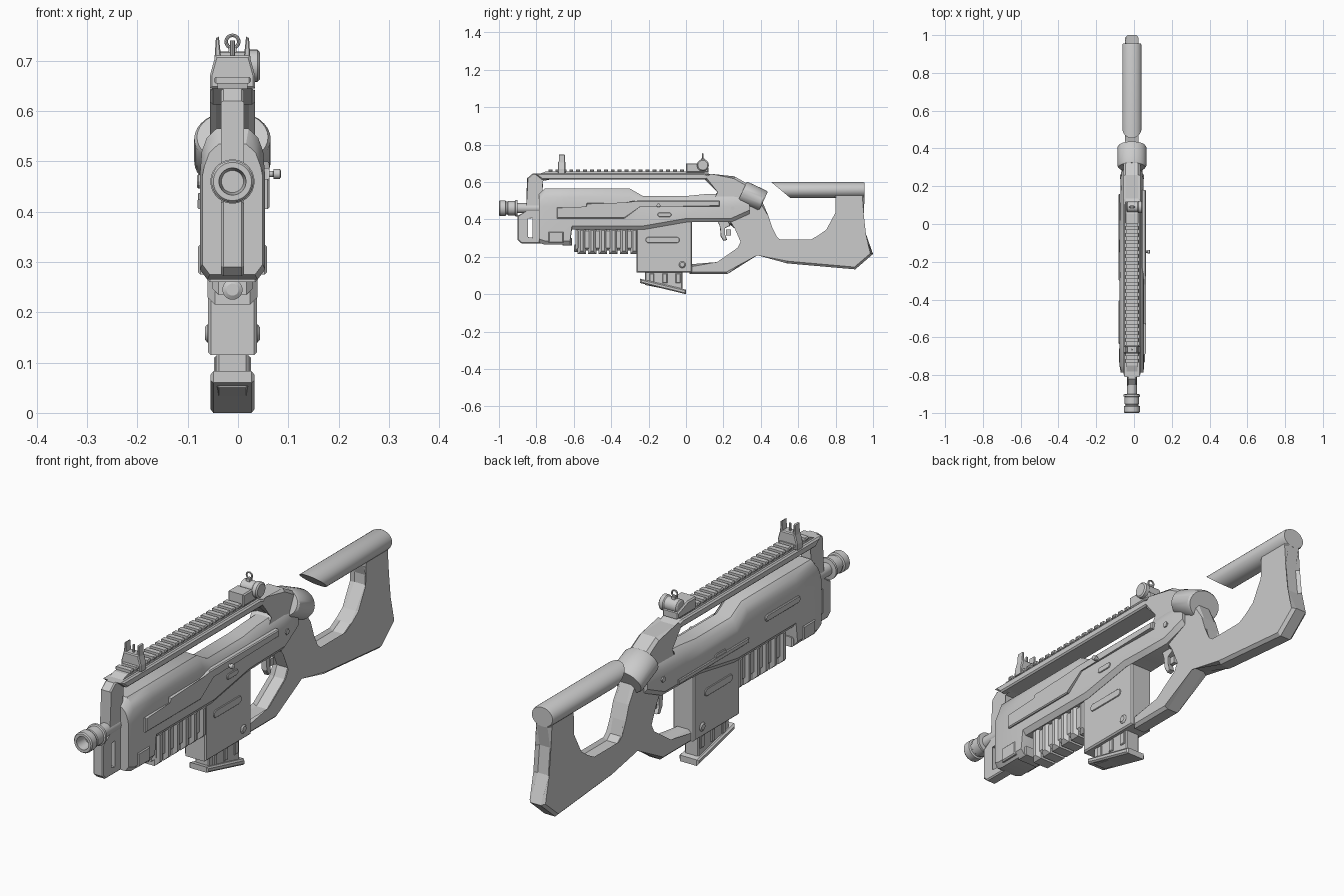
import bpy, bmesh, math
from mathutils import Vector, Matrix

if "Cube" in bpy.data.objects:
    bpy.data.objects.remove(bpy.data.objects["Cube"])

CX = -0.011  # centre plane of the model
grey = bpy.data.materials.new("mid_grey")
grey.diffuse_color = (0.6, 0.6, 0.6, 1)
grey.use_nodes = True
grey.node_tree.nodes["Principled BSDF"].inputs["Base Color"].default_value = grey.diffuse_color


def finish(name, bm, smooth=True):
    bmesh.ops.remove_doubles(bm, verts=bm.verts, dist=1e-5)
    bmesh.ops.recalc_face_normals(bm, faces=bm.faces)
    me = bpy.data.meshes.new(name)
    bm.to_mesh(me)
    bm.free()
    me.materials.append(grey)
    ob = bpy.data.objects.new(name, me)
    bpy.context.collection.objects.link(ob)
    if smooth:
        bpy.ops.object.select_all(action='DESELECT')
        ob.select_set(True)
        bpy.context.view_layer.objects.active = ob
        bpy.ops.object.shade_smooth_by_angle(angle=math.radians(32))
    return ob


def loft(bm, rings):
    rows = [[bm.verts.new(p) for p in r] for r in rings]
    n = len(rows[0])
    for a, b in zip(rows, rows[1:]):
        for i in range(n):
            bm.faces.new((a[i], a[(i + 1) % n], b[(i + 1) % n], b[i]))
    bm.faces.new(rows[0])
    bm.faces.new(rows[-1])


def prism(name, pts, a, b, bevel=0.0, axis='x'):
    """Extrude a (y,z) outline along x, or an (x,z) outline along y."""
    bm = bmesh.new()
    k = 0 if axis == 'x' else 1
    put = (lambda t, p: (t, p[0], p[1])) if k == 0 else (lambda t, p: (p[0], t, p[1]))
    loft(bm, [[put(t, p) for p in pts] for t in (a, b)])
    if bevel:
        rim = [e for e in bm.edges if abs(e.verts[0].co[k] - e.verts[1].co[k]) < 1e-6]
        bmesh.ops.bevel(bm, geom=rim, offset=bevel, segments=1, affect='EDGES', clamp_overlap=True)
    return finish(name, bm, False)


def slab(name, pts, half, bevel=0.0):
    return prism(name, pts, CX - half, CX + half, bevel)


def rect(y0, y1, z0, z1):
    return [(y0, z0), (y1, z0), (y1, z1), (y0, z1)]


def capsule(y0, y1, z, r):
    pts = []
    for c, s in ((y1, -90), (y0, 90)):
        for i in range(7):
            t = math.radians(s + i * 30)
            pts.append((c + r * math.cos(t), z + r * math.sin(t)))
    return pts


def lathe(name, prof, axis, centre, n=28):
    bm = bmesh.new()
    rings = []
    for t, r in prof:
        ring = []
        for i in range(n):
            a = 2 * math.pi * i / n
            u, v = r * math.cos(a), r * math.sin(a)
            off = (t, u, v) if axis == 'x' else (u, t, v)
            ring.append(Vector(centre) + Vector(off))
        rings.append(ring)
    loft(bm, rings)
    return finish(name, bm)


# receiver shell, lofted along its length
bm = bmesh.new()
rings = []
for y, zb, zt, w in [(-0.785, .275, .535, .060), (-0.755, .265, .565, .065), (-0.62, .265, .565, .065),
                     (-0.61, .345, .565, .065), (-0.30, .345, .565, .065), (-0.23, .345, .525, .065),
                     (0.0, .385, .525, .065), (0.10, .385, .535, .062), (0.24, .385, .54, .06),
                     (0.34, .43, .55, .05)]:
    half = [(w - .015, zb), (w, zb + .02), (w, .47), (w - .004, zt - .045), (w - .014, zt - .018), (w - .033, zt)]
    rings.append([(CX + x, y, z) for x, z in half] + [(CX - x, y, z) for x, z in reversed(half)])
loft(bm, rings)
finish("receiver", bm)

# barrel and muzzle with bore
lathe("barrel", [(-.95, .022), (-1, .027), (-1, .038), (-.995, .042), (-.965, .042), (-.962, .035), (-.955, .035),
                 (-.952, .038), (-.915, .038), (-.912, .044), (-.902, .044), (-.90, .027), (-.74, .027)],
      'y', (CX, 0, .46))

# front frame post, slotted near its foot
slab("front_frame", [(-.90, .29), (-.88, .272), (-.77, .272), (-.77, .30), (-.85, .30), (-.85, .41), (-.77, .41),
                     (-.77, .61), (-.72, .615), (-.72, .645), (-.82, .645), (-.85, .62), (-.85, .44), (-.90, .42)],
     .023, .005)
slab("front_frame_back", rect(-.82, -.77, .28, .42), .023)

# top bar, sighting rail and teeth
slab("top_bar", [(-.81, .645), (-.77, .613), (.11, .613), (.14, .63), (.10, .645)], .045, .006)
slab("rail_base", [(-.78, .645), (.10, .645), (.10, .656), (-.75, .656)], .030)
for i in range(20):
    y = -.735 + i * .037
    slab("rail_tooth", rect(y, y + .021, .655, .668), .037, .004)

# rear bridge joining the bar with the receiver
slab("rear_bridge", [(.09, .645), (.13, .632), (.26, .63), (.33, .59), (.40, .50), (.30, .45), (.12, .50),
                     (.19, .545), (.10, .614)], .045, .012)

# neck collar
bm = bmesh.new()
rings = []
tilt = Matrix.Rotation(math.radians(-25), 3, 'X')
for t, s in ((-.062, .93), (-.054, 1), (.054, 1), (.062, .93)):
    rings.append([Vector((CX, .357, .522)) + tilt @ Vector((.076 * s * math.cos(a), t, .06 * s * math.sin(a)))
                  for a in [2 * math.pi * i / 32 for i in range(32)]])
loft(bm, rings)
finish("neck_collar", bm)

# grip, guard and skeleton stock as one outline
slab("grip_and_stock", [(.02, .107), (.22, .107), (.38, .222), (.54, .165), (.905, .133), (1.0, .215), (.95, .32),
                        (.938, .43), (.955, .52), (.955, .55), (.79, .55), (.80, .51), (.812, .47), (.81, .43),
                        (.75, .345), (.715, .305), (.67, .28), (.50, .28), (.475, .30), (.46, .36), (.44, .42),
                        (.41, .49), (.35, .51), (.29, .47), (.22, .42), (.23, .375), (.27, .36), (.305, .28),
                        (.285, .24), (.17, .16), (.02, .16)], .036, .012)

# cheek rest tube with a slanted front end
bm = bmesh.new()
rings = []
for y, s, cut in ((.455, 1, 1.2), (.945, 1, 0), (.955, .93, 0)):
    ring = []
    for i in range(32):
        a = 2 * math.pi * i / 32
        z = .5575 + .0425 * s * math.sin(a)
        ring.append((CX + .051 * s * math.cos(a), y + cut * (.60 - z), z))
    rings.append(ring)
loft(bm, rings)
finish("cheek_rest", bm)

# trigger
slab("trigger", [(.165, .40), (.235, .40), (.235, .365), (.205, .355), (.205, .32), (.22, .29), (.20, .285),
                 (.185, .31), (.185, .36)], .012, .003)
slab("trigger_stop", rect(.215, .24, .315, .345), .008)

# magazine well, magazine and base plate
slab("magazine_well", [(-.265, .115), (.033, .115), (.033, .40), (-.22, .40), (-.265, .355)], .049, .006)
slab("magazine", [(-.22, .05), (-.02, .01), (-.02, .13), (-.22, .13)], .032, .005)
slab("magazine_plate", [(-.245, .06), (0, 0), (0, .025), (-.245, .083)], .044, .006)
for y in (-.195, -.125, -.055):
    slab("magazine_rib", rect(y, y + .025, .06, .112), .037, .003)

# ribbed fore grip with round front cap
slab("fore_grip_core", rect(-.59, -.25, .235, .35), .040, .012)
for i in range(6):
    y = -.58 + i * .0565
    slab("fore_grip_rib", [(y, .215), (y + .045, .215), (y + .045, .355), (y, .355)], .050, .015)
lathe("fore_grip_cap", [(-.60, .012), (-.595, .02), (-.55, .02)], 'y', (CX, 0, .245))
slab("lower_clip", rect(-.735, -.655, .275, .335), .069, .005)
slab("lower_tab", rect(-.66, -.61, .26, .30), .05, .005)

# right side ledge and charging knob
prism("side_ledge", [(-.69, .405), (-.69, .465), (-.53, .465), (-.53, .487), (-.32, .487), (-.275, .50), (.18, .50),
                     (.18, .47), (-.25, .47), (-.33, .405)], .04, .063, .004)
lathe("charging_knob", [(.05, .006), (.07, .006), (.071, .010), (.083, .010), (.085, .007)], 'x', (0, -.147, .475), 16)

# cross pins
lathe("magazine_pin", [(-.055, .012), (-.05, .018), (.05, .018), (.055, .012)], 'x', (CX, -.02, .158), 20)
lathe("rear_pin", [(-.064, .012), (.064, .012)], 'x', (CX, .25, .46), 6)

# thin slot plates on both flanks
for s in (-1, 1):
    for y0, y1, z, r, surf in ((-.20, -.05, .29, .016, .049), (-.14, -.09, .425, .012, .065)):
        prism("slot_plate", capsule(y0, y1, z, r), CX + s * (surf - .004), CX + s * (surf + .004), .002)
prism("left_long_plate", capsule(-.62, -.42, .46, .014), CX - .071, CX - .062, .003)
prism("left_lower_plate", rect(-.30, .16, .405, .425), CX - .070, CX - .062, .003)

# front sight: base, ears and post
prism("front_sight_base", [(CX - .045, .645), (CX + .045, .645), (CX + .045, .67), (CX + .034, .71),
                           (CX - .034, .71), (CX - .045, .67)], -.685, -.645, .004, 'y')
for s in (-1, 1):
    prism("front_sight_ear", [(CX + s * x, z) for x, z in ((.022, .70), (.036, .70), (.033, .745), (.027, .748))],
          -.68, -.648, .002, 'y')
lathe("front_sight_post", [(-.03, .005), (.03, .005)], 'x', (CX, 0, 0), 10)
post = bpy.data.objects["front_sight_post"]
post.data.transform(Matrix.Translation((CX, -.665, .71)) @ Matrix.Rotation(math.pi / 2, 4, 'Y')
                    @ Matrix.Translation((-CX, 0, 0)))

# rear sight: block, side drum, stalk and peep ring
slab("rear_sight_block", [(0, .65), (.12, .65), (.12, .675), (.055, .70), (.0, .70)], .036, .005)
lathe("rear_sight_drum", [(-.028, .022), (-.024, .028), (.03, .028), (.034, .032), (.05, .032), (.055, .026)],
      'x', (CX, .09, .69))
slab("rear_sight_stalk", rect(.08, .10, .70, .727), .008)
bm = bmesh.new()
rows = []
for i in range(24):
    a = 2 * math.pi * i / 24
    rows.append([bm.verts.new((CX + (.0125 + .0035 * math.cos(b)) * math.cos(a), .09 + .0035 * math.sin(b),
                               .738 + (.0125 + .0035 * math.cos(b)) * math.sin(a)))
                 for b in [math.pi * j / 4 for j in range(8)]])
for i in range(24):
    p, q = rows[i], rows[(i + 1) % 24]
    for j in range(8):
        k = (j + 1) % 8
        bm.faces.new((p[j], p[k], q[k], q[j]))
finish("rear_sight_ring", bm)
